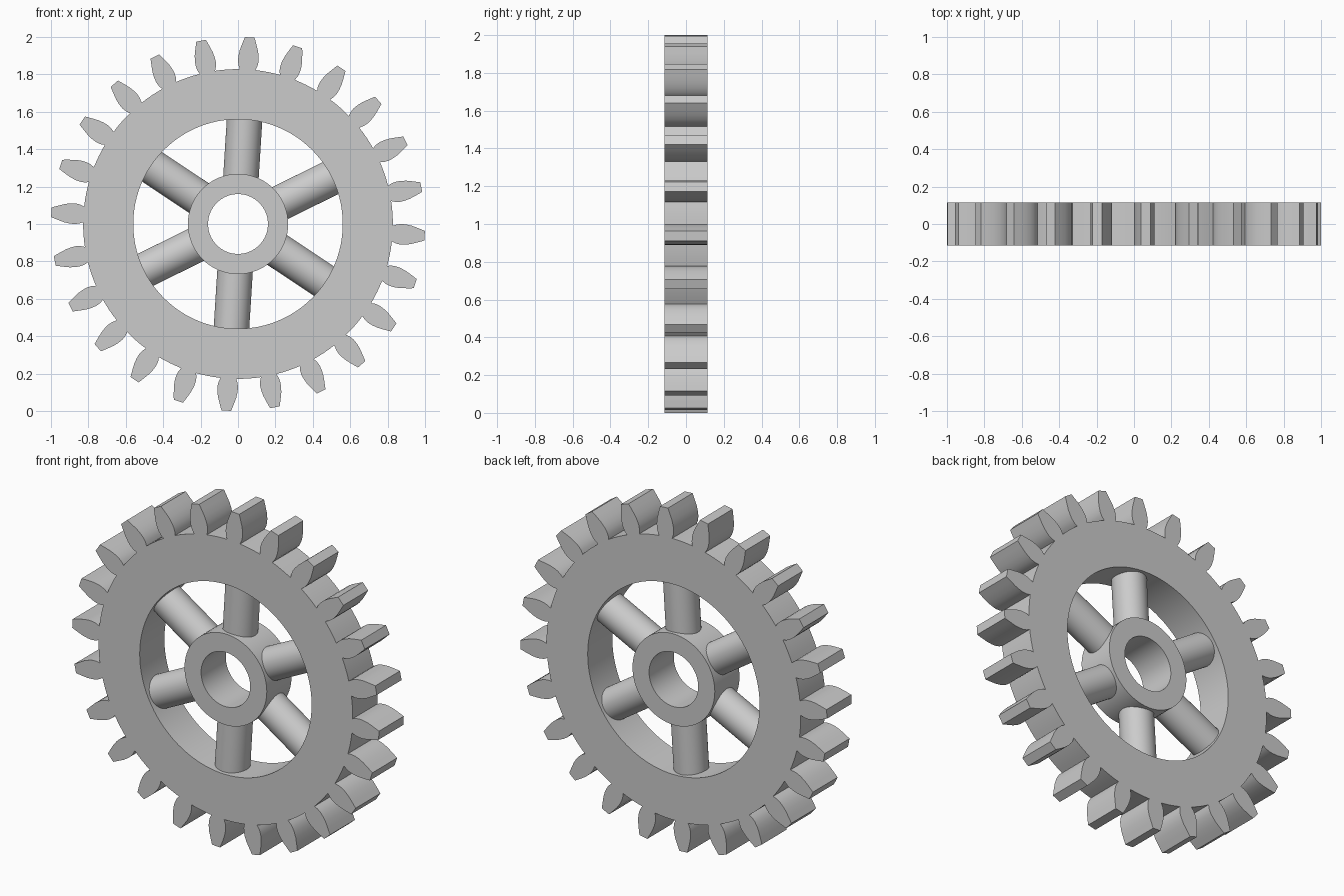
import bpy
from math import sin, cos, pi, radians, hypot, asin, sqrt
from mathutils import Matrix

TEETH, SPOKES = 24, 6
TURN = radians(3.6)          # clockwise turn of teeth and spokes
DEPTH = 0.23
ROOT, RIM_IN, HUB_OUT, BORE = 0.828, 0.56, 0.268, 0.16
SPOKE_R = 0.095

cube = bpy.data.objects.get("Cube")
if cube:
    bpy.data.objects.remove(cube, do_unlink=True)

steel = bpy.data.materials.new("grey_metal")
steel.use_nodes = True
GREY = (0.6, 0.6, 0.6, 1)
steel.diffuse_color = GREY
steel.node_tree.nodes["Principled BSDF"].inputs["Base Color"].default_value = GREY


def finish(obj):
    """Give the part its material and smooth its curved walls."""
    obj.data.materials.clear()
    obj.data.materials.append(steel)
    bpy.ops.object.select_all(action='DESELECT')
    obj.select_set(True)
    bpy.context.view_layer.objects.active = obj
    bpy.ops.object.shade_smooth_by_angle(angle=radians(30))


def circle(radius, count=96):
    return [(radius * sin(2 * pi * i / count), radius * cos(2 * pi * i / count))
            for i in range(count)]


def plate(name, outlines):
    """Extrude flat outlines (inner ones become holes) into an upright plate."""
    curve = bpy.data.curves.new(name, 'CURVE')
    curve.dimensions = '2D'
    curve.fill_mode = 'BOTH'
    curve.extrude = DEPTH / 2
    for points in outlines:
        spline = curve.splines.new('POLY')
        spline.points.add(len(points) - 1)
        for p, (x, y) in zip(spline.points, points):
            p.co = (x, y, 0, 1)
        spline.use_cyclic_u = True
    obj = bpy.data.objects.new(name, curve)
    bpy.context.collection.objects.link(obj)
    bpy.ops.object.select_all(action='DESELECT')
    obj.select_set(True)
    bpy.context.view_layer.objects.active = obj
    bpy.ops.object.convert(target='MESH')
    obj = bpy.context.object
    obj.data.transform(Matrix.Translation((0, 0, 1)) @ Matrix.Rotation(pi / 2, 4, 'X'))
    finish(obj)


# Tooth flank: radius and half width, from root to tip
flank = [(ROOT, 0.042), (0.85, 0.051), (0.875, 0.055), (0.90, 0.054),
         (0.93, 0.049), (0.965, 0.038), (1.0, 0.026)]
right_side = [(w, sqrt(r * r - w * w)) for r, w in flank]
tooth = [(-x, y) for x, y in right_side] + right_side[::-1]

# Root arc between two teeth
pitch = 2 * pi / TEETH
edge = asin(flank[0][1] / ROOT)
for k in range(1, 4):
    a = edge + (pitch - 2 * edge) * k / 4
    tooth.append((ROOT * sin(a), ROOT * cos(a)))

gear_outline = []
for i in range(TEETH):
    a = TURN + i * pitch
    gear_outline += [(x * cos(a) + y * sin(a), y * cos(a) - x * sin(a)) for x, y in tooth]

plate("toothed_rim", [gear_outline, circle(RIM_IN)])
plate("hub", [circle(HUB_OUT), circle(BORE)])

# Round spokes running from inside the hub wall into the rim
inner, outer = 0.22, 0.585
for i in range(SPOKES):
    a = TURN + i * 2 * pi / SPOKES
    mid = (inner + outer) / 2
    bpy.ops.mesh.primitive_cylinder_add(
        vertices=48, radius=SPOKE_R, depth=outer - inner,
        location=(mid * sin(a), 0, 1 + mid * cos(a)), rotation=(0, a, 0))
    spoke = bpy.context.object
    spoke.name = f"spoke_{i + 1}"
    finish(spoke)
